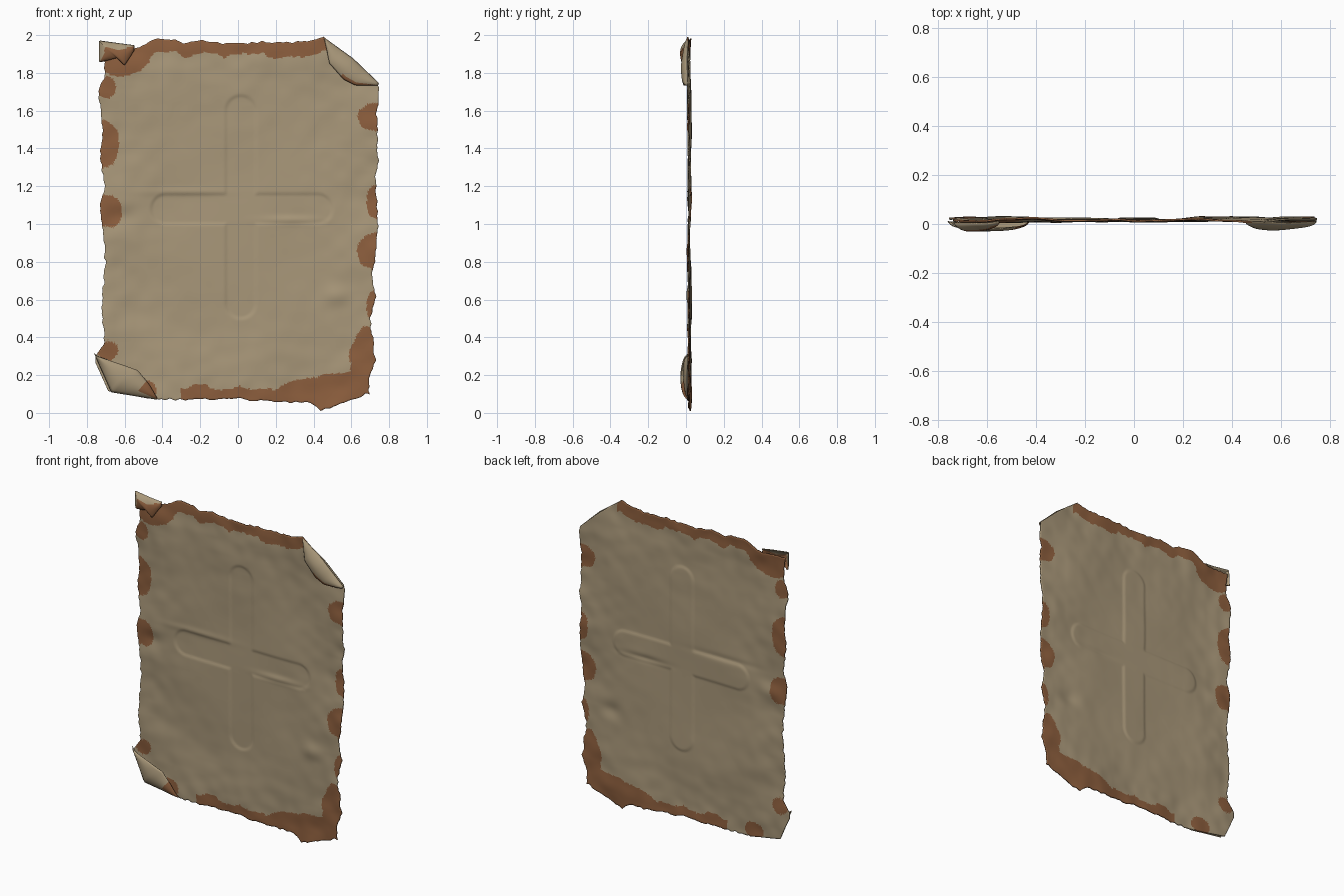
import bpy, math
from mathutils import Vector, noise

if "Cube" in bpy.data.objects:
    bpy.data.objects.remove(bpy.data.objects["Cube"])


def material(name, rgb):
    m = bpy.data.materials.new(name)
    m.diffuse_color = (*rgb, 1)
    m.use_nodes = True
    m.node_tree.nodes["Principled BSDF"].inputs["Base Color"].default_value = m.diffuse_color
    return m


TAN = material("parchment tan", (0.40, 0.315, 0.195))
BROWN = material("scorched brown", (0.27, 0.115, 0.048))


def interp(pts, a):
    """Piecewise linear lookup in a list of (a, value)."""
    if a <= pts[0][0]:
        return pts[0][1]
    for (a0, b0), (a1, b1) in zip(pts, pts[1:]):
        if a <= a1:
            return b0 + (b1 - b0) * (a - a0) / (a1 - a0)
    return pts[-1][1]


def ragged(a, seed, amp=0.011):
    return amp * (noise.noise((a * 14, seed, 0)) + 0.7 * noise.noise((a * 37, seed, 5)))


# Torn outline: left and right as x of z, bottom and top as z of x
LEFT = [(0.3, -.755), (.38, -.70), (.5, -.72), (.62, -.72), (.8, -.70), (1, -.72), (1.1, -.73),
        (1.2, -.705), (1.35, -.73), (1.5, -.715), (1.7, -.74), (1.8, -.70), (1.97, -.72)]
RIGHT = [(.1, .70), (.18, .69), (.28, .73), (.4, .71), (.5, .70), (.62, .73), (.72, .71), (.85, .73),
         (1, .74), (1.2, .73), (1.35, .74), (1.6, .735), (1.68, .75), (1.75, .74)]
BOTTOM = [(-.76, .31), (-.67, .115), (-.45, .075), (-.28, .07), (0, .075), (.2, .06), (.42, .055),
          (.47, .012), (.53, .03), (.6, .055), (.72, .10)]
TOP = [(-.74, 1.93), (-.55, 1.93), (-.45, 1.98), (-.36, 1.98), (-.3, 1.955), (-.2, 1.975), (-.1, 1.955),
       (.1, 1.96), (.2, 1.965), (.32, 1.96), (.45, 1.99), (.6, 1.875), (.74, 1.75)]

# Scorched patches: x, z, half width, half height
PATCHES = [(-.62, 1.89, .14, .10), (-.72, 1.42, .085, .125), (-.71, 1.07, .10, .085), (-.69, .33, .06, .05),
           (.73, 1.57, .09, .07), (.74, 1.12, .065, .09), (.73, .87, .10, .10), (.72, .57, .04, .09),
           (.69, .28, .10, .17), (.55, .12, .20, .10), (.37, .12, .15, .06), (-.5, .12, .07, .05),
           (-.70, 1.72, .05, .06), (.74, .75, .03, .06)]


def is_scorched(x, z, top, bot):
    wob = 0.25 * noise.noise((x * 7, z * 7, 3)) + 0.12 * noise.noise((x * 19, z * 19, 8))
    if any(((x - a) / w) ** 2 + ((z - b) / h) ** 2 < 1 + 1.6 * wob for a, b, w, h in PATCHES):
        return True
    if -.62 < x < .48 and top - z < 0.07 + 0.09 * wob:
        return True
    return x > -.30 and z - bot < 0.065 + 0.11 * wob


def smooth(e0, e1, v):
    t = max(0, min(1, (v - e0) / (e1 - e0)))
    return t * t * (3 - 2 * t)


def capsule(x, z, a, b):
    """Distance to the segment a-b."""
    p, a, b = Vector((x, z)), Vector(a), Vector(b)
    t = max(0, min(1, (p - a).dot(b - a) / (b - a).length_squared))
    return (p - a - (b - a) * t).length


# Dents and puckers: x, z, half width, half height, depth
DENTS = [(-.62, 1.04, .08, .05, .012), (.52, .62, .07, .05, -.010), (.28, 1.02, .14, .02, -.008),
         (-.55, .52, .10, .06, .006), (-.62, 1.84, .12, .10, -.014), (.60, .35, .12, .08, .006),
         (.5, 1.5, .15, .12, .005), (-.3, 1.17, .22, .02, -.004)]


def depth(x, z):
    r = max(abs(x) / .74, abs(z - 1.0) / .97)
    y = 0.013 + 0.005 * smooth(.1, .7, r)
    y += 0.011 * (0.35 + r) * noise.noise((x * 3.1, z * 3.1, 1.7))
    y += 0.006 * r * r * noise.noise((x * 11, z * 11, 4.2))
    for a, b, w, h, d in DENTS:
        y += d * math.exp(-((x - a) / w) ** 2 - ((z - b) / h) ** 2)
    # shallow cross pressed into the sheet
    d = min(capsule(x, z, (.015, .58), (.015, 1.60)), capsule(x, z, (-.38, 1.08), (.42, 1.08)))
    return y + 0.005 * (1 - smooth(.07, .09, d))


def make(name, verts, faces, mats, thick):
    me = bpy.data.meshes.new(name)
    me.from_pydata(verts, [], faces)
    me.materials.append(TAN)
    me.materials.append(BROWN)
    for p, m in zip(me.polygons, mats):
        p.material_index = m
    ob = bpy.data.objects.new(name, me)
    bpy.context.collection.objects.link(ob)
    sol = ob.modifiers.new("thickness", 'SOLIDIFY')
    sol.thickness = thick
    sol.offset = 0
    bpy.ops.object.select_all(action='DESELECT')
    ob.select_set(True)
    bpy.context.view_layer.objects.active = ob
    bpy.ops.object.shade_smooth_by_angle(angle=math.radians(40))
    return ob


def grid_faces(nu, nv):
    w = nu + 1
    return [(j * w + i, j * w + i + 1, (j + 1) * w + i + 1, (j + 1) * w + i)
            for j in range(nv) for i in range(nu)]


# Main sheet
NU, NV = 170, 220
verts, edge = [], []
for j in range(NV + 1):
    z0 = .06 + 1.91 * j / NV
    for i in range(NU + 1):
        s = i / NU
        x0 = -.74 + 1.48 * s
        bot = interp(BOTTOM, x0) + ragged(x0, 1) * (x0 > -.45)
        top = interp(TOP, x0) + ragged(x0, 2) * (x0 < .45)
        z = bot + (top - bot) * j / NV
        lx = interp(LEFT, z) + ragged(z, 3) * (z > .33)
        rx = interp(RIGHT, z) + ragged(z, 4) * (z < 1.74)
        x = lx + (rx - lx) * s
        verts.append((x, depth(x, z), z))
        edge.append((top, bot))
faces = grid_faces(NU, NV)
mats = []
for f in faces:
    c = sum((Vector(verts[k]) for k in f), Vector()) / 4
    mats.append(int(is_scorched(c.x, c.z, *edge[f[0]])))
make("parchment_sheet", verts, faces, mats, 0.007)


# Folded corners: strip from the fold line to the free edge, bulging forward
def flap(name, fold, free, bulge, brown):
    n, m = 36, 12
    vs = []
    for j in range(m + 1):
        t = j / m
        for i in range(n + 1):
            s = i / n
            a = Vector((interp([p[:2] for p in fold], s), interp([(p[0], p[2]) for p in fold], s)))
            b = Vector((interp([p[:2] for p in free], s), interp([(p[0], p[2]) for p in free], s)))
            p = a.lerp(b, t)
            k = math.sin(math.pi * s) ** 0.5 if 0 < s < 1 else 0
            y = 0.014 - bulge * (0.15 + 0.85 * k) * math.sin(math.pi * min(1, .02 + t * .78)) ** 0.6
            y += 0.004 * noise.noise((p.x * 9, p.y * 9, 6))
            vs.append((p.x, y, p.y))
    fs = grid_faces(n, m)
    ms = [int(brown(((q % n) + .5) / n, ((q // n) + .5) / m)) for q in range(len(fs))]
    make(name, vs, fs, ms, 0.004)


flap("top_right_fold", [(0, .45, 1.99), (.5, .61, 1.875), (1, .745, 1.745)],
     [(0, .46, 1.975), (.3, .485, 1.85), (.55, .56, 1.765), (.7, .62, 1.735), (1, .74, 1.735)],
     0.036, lambda s, t: s > .5 and t > .86)
flap("bottom_left_fold", [(0, -.76, .315), (.5, -.67, .11), (1, -.43, .072)],
     [(0, -.75, .30), (.4, -.60, .25), (.6, -.53, .225), (.8, -.47, .15), (1, -.43, .08)],
     0.042, lambda s, t: s > .74 and t > .35)
flap("top_left_curl", [(0, -.735, 1.86), (.45, -.735, 1.97), (1, -.55, 1.945)],
     [(0, -.72, 1.86), (.4, -.64, 1.88), (.7, -.60, 1.84), (1, -.55, 1.92)],
     0.042, lambda s, t: t > .42 - .15 * s)
